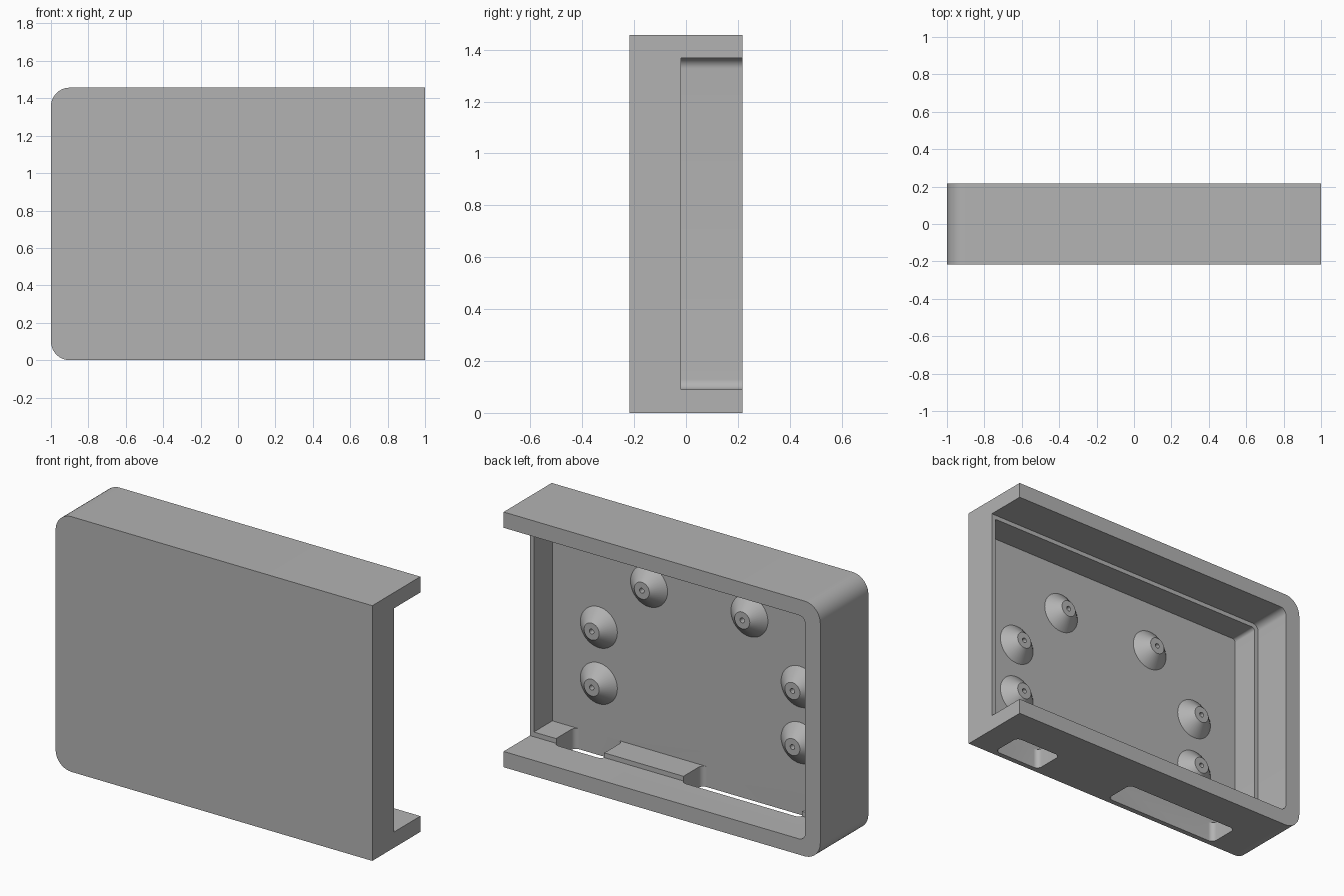
import bpy, bmesh, math
from mathutils import Vector

if "Cube" in bpy.data.objects:
    bpy.data.objects.remove(bpy.data.objects["Cube"])

W, D, H = 1.0, 0.217, 1.457      # half width, half depth, height
STEP, FLOOR = -0.02, -0.187      # depths of the ledge and the pocket floor

grey = bpy.data.materials.new("plain_grey")
grey.use_nodes = True
COLOUR = (0.45, 0.45, 0.45, 1)
grey.diffuse_color = COLOUR
grey.node_tree.nodes["Principled BSDF"].inputs["Base Color"].default_value = COLOUR


def make_object(name, bm):
    bmesh.ops.recalc_face_normals(bm, faces=bm.faces)
    mesh = bpy.data.meshes.new(name)
    bm.to_mesh(mesh)
    bm.free()
    mesh.materials.append(grey)
    obj = bpy.data.objects.new(name, mesh)
    bpy.context.collection.objects.link(obj)
    return obj


def activate(obj):
    bpy.ops.object.select_all(action='DESELECT')
    obj.select_set(True)
    bpy.context.view_layer.objects.active = obj


def smooth(obj):
    activate(obj)
    bpy.ops.object.shade_smooth_by_angle(angle=math.radians(30))


def box(name, low, high, axis, radius, left_only=False):
    """Box whose edges along one axis are rounded."""
    low, high = Vector(low), Vector(high)
    bm = bmesh.new()
    bmesh.ops.create_cube(bm, size=1)
    for v in bm.verts:
        v.co = Vector(high[i] if v.co[i] > 0 else low[i] for i in range(3))
    edges = []
    for e in bm.edges:
        a, b = (v.co for v in e.verts)
        along = abs((b - a).normalized()[axis]) > 0.9
        if along and (not left_only or a.x < low.x + 0.001):
            edges.append(e)
    bmesh.ops.bevel(bm, geom=edges, offset=radius, segments=10, profile=0.5,
                    affect='EDGES')
    return make_object(name, bm)


def cut(target, cutter):
    mod = target.modifiers.new("cut", 'BOOLEAN')
    mod.operation = 'DIFFERENCE'
    mod.solver = 'EXACT'
    mod.object = cutter
    activate(target)
    bpy.ops.object.modifier_apply(modifier=mod.name)
    bpy.data.objects.remove(cutter)


# Case: shell rounded at one end, open at the back and at the other end
case = box("case", (-W, -D, 0), (W, D, H), 1, 0.1, True)
cut(case, box("cavity", (-0.905, STEP, 0.09), (1.2, 0.4, 1.367), 1, 0.04, True))

# Inset pocket below the ledge
cut(case, box("pocket", (-0.88, FLOOR, 0.117), (0.975, 0.1, 1.342), 1, 0.02, True))

# Rounded slots through the bottom wall
for x0, x1 in ((0.53, 0.835), (-0.72, 0.03)):
    cut(case, box("slot", (x0, FLOOR, -0.1), (x1, 0.0, 0.2), 2, 0.03))
smooth(case)


# Conical standoffs, each with a small blind screw hole
def standoff(name, x, z, sides=40):
    profile = ((0.117, 0), (0.048, 0.065), (0.014, 0.065), (0.014, 0.005))
    bm = bmesh.new()
    rings = []
    for r, h in profile:
        angles = [math.tau * i / sides for i in range(sides)]
        rings.append([bm.verts.new((x + r * math.cos(t), FLOOR + h, z + r * math.sin(t)))
                      for t in angles])
    for a, b in zip(rings, rings[1:]):
        for i in range(sides):
            j = (i + 1) % sides
            bm.faces.new((a[i], a[j], b[j], b[i]))
    bm.faces.new(rings[-1])
    bm.faces.new(rings[0])
    smooth(make_object(name, bm))


MIDDLE = 0.0475
for side, label in ((1, "left"), (-1, "right")):
    for offset, z, row in ((0.317, 1.048, "upper"), (0.634, 0.73, "middle"),
                           (0.634, 0.41, "lower")):
        standoff(f"{row}_{label}_standoff", MIDDLE + side * offset, z)
